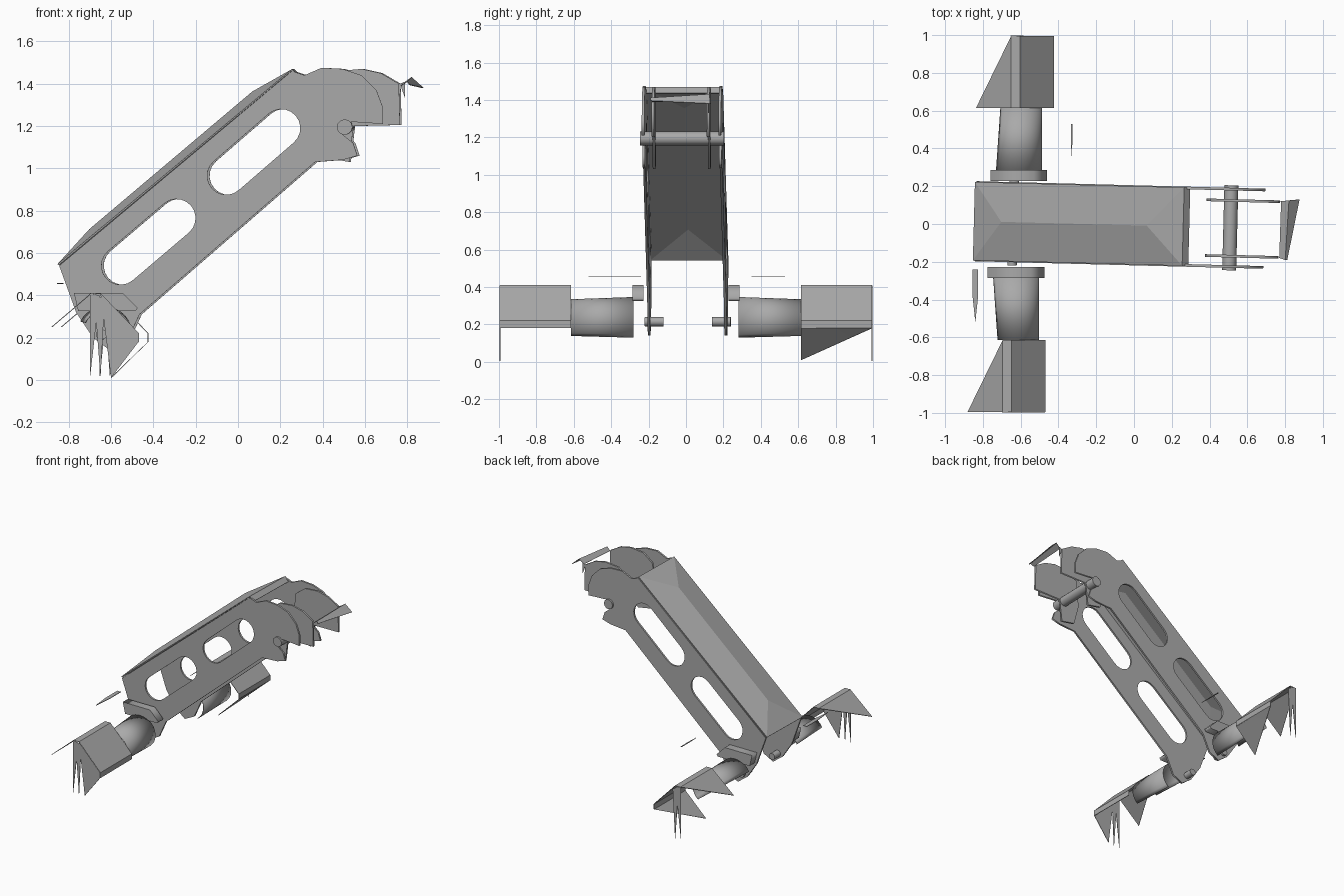
import bpy, bmesh, math
from mathutils import Matrix, Vector

cube = bpy.data.objects.get("Cube")
if cube:
    bpy.data.objects.remove(cube, do_unlink=True)

GREY = (0.4, 0.4, 0.4, 1)
mat = bpy.data.materials.new("plain_grey")
mat.use_nodes = True
mat.diffuse_color = GREY
mat.node_tree.nodes["Principled BSDF"].inputs["Base Color"].default_value = GREY

# The arm is turned slightly about the vertical axis
PIVOT = Vector((-0.27, 0, 0))
YAW = Matrix.Translation(PIVOT) @ Matrix.Rotation(-0.026, 4, "Z") @ Matrix.Translation(-PIVOT)
UPRIGHT = Matrix.Rotation(math.pi / 2, 4, "X")


def add(name, mesh, smooth=False):
    mesh.materials.clear()
    mesh.materials.append(mat)
    ob = bpy.data.objects.new(name, mesh)
    bpy.context.collection.objects.link(ob)
    if smooth:
        bpy.ops.object.select_all(action="DESELECT")
        ob.select_set(True)
        bpy.context.view_layer.objects.active = ob
        bpy.ops.object.shade_smooth_by_angle(angle=math.radians(40))
    return ob


def surface(name, faces, thick=0.004, matrix=None):
    """Thin sheet made from a list of polygons."""
    bm = bmesh.new()
    for f in faces:
        bm.faces.new([bm.verts.new(p) for p in f])
    bmesh.ops.remove_doubles(bm, verts=bm.verts, dist=0.001)
    if matrix:
        bm.transform(matrix)
    mesh = bpy.data.meshes.new(name)
    bm.to_mesh(mesh)
    bm.free()
    ob = add(name, mesh)
    mod = ob.modifiers.new("thickness", "SOLIDIFY")
    mod.thickness = thick
    mod.offset = 0
    return ob


def plate(name, loops, y, thick, matrix=YAW):
    """Flat x-z plate at depth y; loops after the first are holes."""
    cu = bpy.data.curves.new(name, "CURVE")
    cu.dimensions = "2D"
    cu.fill_mode = "BOTH"
    cu.extrude = thick / 2
    for loop in loops:
        sp = cu.splines.new("POLY")
        sp.points.add(len(loop) - 1)
        for p, (x, z) in zip(sp.points, loop):
            p.co = (x, z, 0, 1)
        sp.use_cyclic_u = True
    tmp = bpy.data.objects.new("tmp", cu)
    bpy.context.collection.objects.link(tmp)
    dg = bpy.context.evaluated_depsgraph_get()
    mesh = bpy.data.meshes.new_from_object(tmp.evaluated_get(dg))
    bpy.data.objects.remove(tmp, do_unlink=True)
    mesh.transform(matrix @ Matrix.Translation((0, y, 0)) @ UPRIGHT)
    mesh.name = name
    return add(name, mesh)


def rod(name, x, z, y0, y1, r, sides=12):
    bm = bmesh.new()
    bmesh.ops.create_cone(bm, cap_ends=True, segments=sides, radius1=r, radius2=r, depth=abs(y1 - y0))
    bm.transform(YAW @ Matrix.Translation((x, (y0 + y1) / 2, z)) @ UPRIGHT)
    mesh = bpy.data.meshes.new(name)
    bm.to_mesh(mesh)
    bm.free()
    return add(name, mesh, True)


def slot(a, b, r, n=10):
    """Rounded slot between two centres."""
    ang = math.atan2(b[1] - a[1], b[0] - a[0])
    pts = []
    for c, start in ((b, ang - math.pi / 2), (a, ang + math.pi / 2)):
        for i in range(n + 1):
            t = start + math.pi * i / n
            pts.append((c[0] + r * math.cos(t), c[1] + r * math.sin(t)))
    return pts


# Slotted side plates
side = [(-0.84, 0.54), (-0.76, 0.32), (-0.68, 0.2), (-0.6, 0.14), (-0.52, 0.18), (-0.46, 0.31),
        (0.37, 1.03), (0.5, 1.04), (0.57, 1.06), (0.55, 1.12), (0.5, 1.16), (0.54, 1.22), (0.69, 1.21),
        (0.69, 1.29), (0.66, 1.37), (0.59, 1.44), (0.5, 1.47), (0.4, 1.475), (0.32, 1.44), (0.26, 1.46)]
slots = [slot((-0.55, 0.54), (-0.285, 0.765), 0.09), slot((-0.05, 0.965), (0.21, 1.19), 0.09)]
for label, y in (("right", -0.205), ("left", 0.205)):
    plate(label + "_side_plate", [side] + slots, y, 0.014)

# Hipped top cover with a lip at its upper end
W = 0.207
lo = [(-0.845, s * W, 0.545) for s in (-1, 1)]
hi = [(0.26, s * W, 1.465) for s in (-1, 1)]
r0, r1 = (-0.7, 0, 0.71), (0.07, 0, 1.36)
lip = [(0.29, s * W, 1.435) for s in (-1, 1)]
surface("top_cover", [(lo[0], hi[0], r1, r0), (hi[1], lo[1], r0, r1), (lo[1], lo[0], r0),
                      (hi[0], hi[1], r1), (hi[0], lip[0], lip[1], hi[1])], 0.008, YAW)

# Inner link plates, hinge rod and tip
link = [(0.38, 1.2), (0.42, 1.05), (0.53, 1.03), (0.55, 1.2), (0.77, 1.205), (0.765, 1.4),
        (0.68, 1.45), (0.59, 1.47), (0.48, 1.46), (0.4, 1.4)]
for label, y in (("right", -0.15), ("left", 0.145)):
    plate(label + "_link_plate", [link], y, 0.014)
rod("hinge_rod", 0.51, 1.195, -0.225, 0.225, 0.037)
surface("tip_bar", [((0.78, 0.12, 1.4), (0.82, 0.125, 1.43), (0.8, -0.19, 1.41), (0.77, -0.18, 1.39)),
                    ((0.82, 0.125, 1.43), (0.875, 0.13, 1.38), (0.81, -0.19, 1.395), (0.8, -0.19, 1.41)),
                    ((0.765, 0.12, 1.4), (0.79, 0.12, 1.41), (0.79, 0.12, 1.33))])

# Axle assemblies on both sides
for label, s, dx in (("right", -1, -0.045), ("left", 1, 0)):
    rod(label + "_lower_pin", -0.64, 0.215, s * 0.13, s * 0.23, 0.025)

    # Bevelled flange
    collar = [(-0.76, 0.41), (-0.53, 0.41), (-0.46, 0.34), (-0.47, 0.325), (-0.74, 0.325)]
    plate(label + "_flange", [[(x + dx / 3, z) for x, z in collar]], s * 0.257, 0.06, Matrix.Identity(4))

    # Open tapered tube
    n, tube = 18, []
    for i in range(n):
        quad = []
        for k, y, r in ((i, 0.28, 0.12), (i + 1, 0.28, 0.12), (i + 1, 0.615, 0.108), (i, 0.615, 0.108)):
            t = math.radians(-52 + 207 * k / n)
            quad.append((-0.615 + dx / 3 + (0.12 - r) + r * 1.05 * math.cos(t), s * y, 0.225 + r * math.sin(t)))
        tube.append(quad)
    ob = surface(label + "_tube", tube)
    for p in ob.data.polygons:
        p.use_smooth = True

    # Faceted end shell with torn points
    y0, y1 = s * 0.615, s * 0.995
    outline = [(-0.65, 0.408), (-0.605, 0.408), (-0.425, 0.22), (-0.425, 0.18)]
    outline = [(x + dx, z) for x, z in outline]
    shell = [((a[0], y0, a[1]), (b[0], y0, b[1]), (b[0], y1, b[1]), (a[0], y1, a[1]))
             for a, b in zip(outline, outline[1:])]
    wide = y1 if s < 0 else y0
    top, low = outline[0], outline[-1]
    shell.append(((top[0], y0, top[1]), (top[0], y1, top[1]), (top[0] - 0.185, wide, 0.25)))
    if s > 0:
        shell.append(((low[0], y0, low[1]), (low[0], y1, low[1]), (-0.6, y0, 0.01)))
    surface(label + "_end_shell", shell)
    cap = [((-0.65, 0.408), (-0.47, 0.22), (-0.47, 0.18), (-0.6, 0.01)),
           ((-0.7, 0.408), (-0.655, 0.4), (-0.7, 0.005)),
           ((-0.68, 0.408), (-0.63, 0.38), (-0.65, 0.005))]
    if s < 0:
        surface(label + "_end_cap", [[(x, y1, z) for x, z in f] for f in cap])
    else:
        surface(label + "_end_cap", [[(x + 0.045, y1, z) for x, z in f] for f in cap[1:]])

# Loose slivers beside the arm
for label, x, y0, y1, w in (("right", -0.84, -0.52, -0.24, 0.03), ("left", -0.33, 0.35, 0.53, 0.008)):
    m = (y0 + y1) / 2
    surface(label + "_sliver", [((x - w / 2, y1, 0.455), (x - w / 2, m, 0.455), (x, y0, 0.455),
                                 (x + w / 2, m, 0.455), (x + w / 2, y1, 0.455))])
